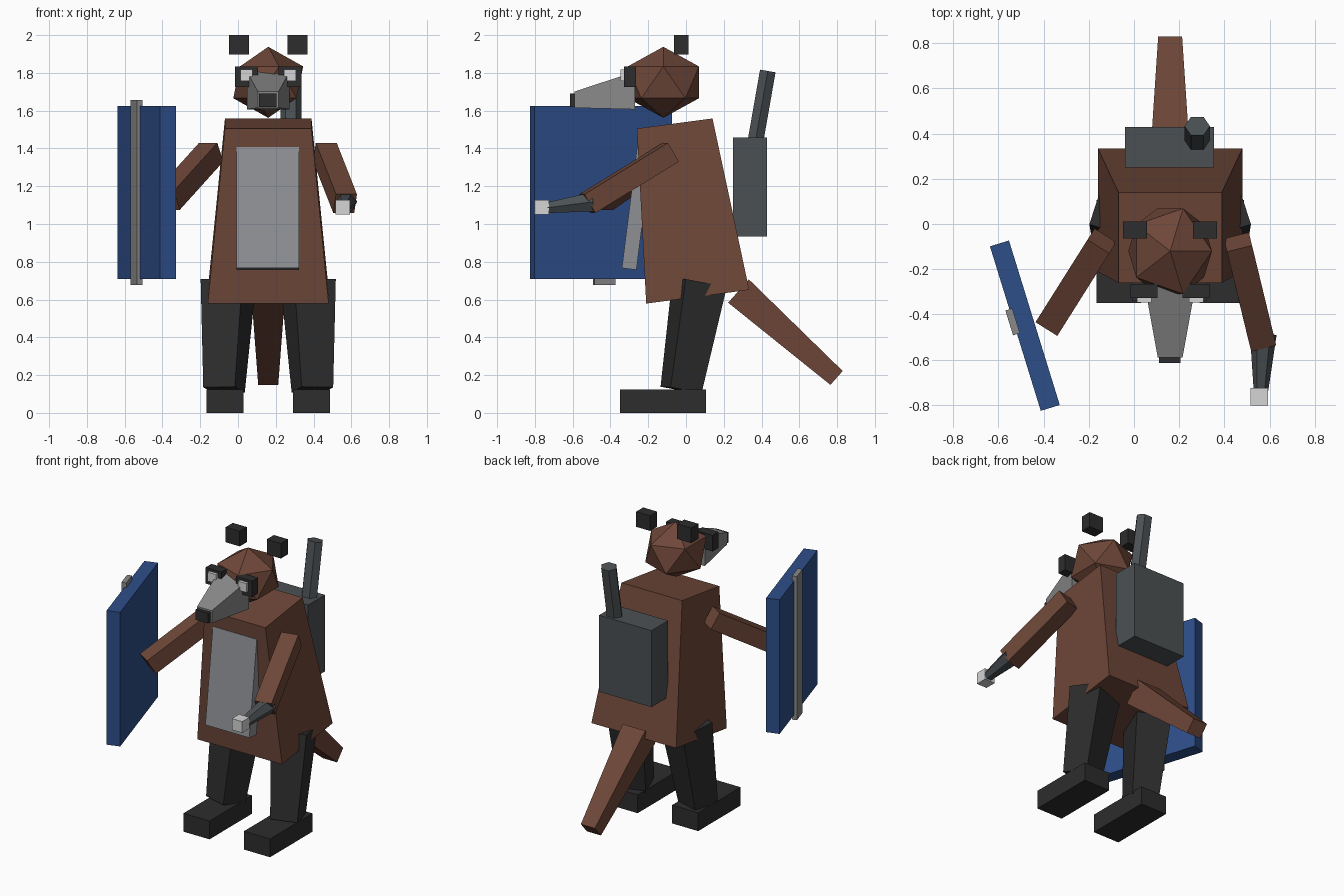
import bpy, bmesh, math
from mathutils import Vector

old = bpy.data.objects.get("Cube")
if old:
    bpy.data.objects.remove(old, do_unlink=True)

MID = 0.16  # the figure's own symmetry plane


def material(name, r, g, b):
    m = bpy.data.materials.new(name)
    m.use_nodes = True
    m.diffuse_color = (r, g, b, 1)
    m.node_tree.nodes["Principled BSDF"].inputs["Base Color"].default_value = (r, g, b, 1)
    return m


brown = material("brown fur", 0.155, 0.062, 0.040)
dark = material("charcoal", 0.026, 0.026, 0.026)
slate = material("slate", 0.071, 0.081, 0.086)
grey = material("belly grey", 0.275, 0.28, 0.30)
silver = material("muzzle grey", 0.25, 0.25, 0.25)
white = material("off white", 0.66, 0.66, 0.66)
blue = material("shield blue", 0.027, 0.076, 0.25)


def finish(name, bm, mat):
    bmesh.ops.recalc_face_normals(bm, faces=bm.faces)
    me = bpy.data.meshes.new(name)
    bm.to_mesh(me)
    bm.free()
    me.materials.append(mat)
    ob = bpy.data.objects.new(name, me)
    bpy.context.collection.objects.link(ob)
    return ob


def taper(name, mat, p0, p1, s0, s1=None, across=(1, 0, 0), n=4, axis=None):
    """Tapered prism from p0 to p1; s0 and s1 are (width, depth) at the ends."""
    p0, p1 = Vector(p0), Vector(p1)
    a = Vector(axis).normalized() if axis else (p1 - p0).normalized()
    u = Vector(across)
    u = (u - a * u.dot(a)).normalized()
    v = a.cross(u)
    k = math.sqrt(2) / 2 if n == 4 else 0.5
    start = math.pi / 4 if n == 4 else 0
    bm = bmesh.new()
    rings = []
    for p, (w, d) in ((p0, s0), (p1, s1 or s0)):
        angles = [start + math.tau * i / n for i in range(n)]
        rings.append([bm.verts.new(p + u * (w * k * math.cos(t)) + v * (d * k * math.sin(t)))
                      for t in angles])
    for ring in rings:
        bm.faces.new(ring)
    for i in range(n):
        j = (i + 1) % n
        bm.faces.new((rings[0][i], rings[0][j], rings[1][j], rings[1][i]))
    return finish(name, bm, mat)


def box(name, mat, x, y, z):
    cx, cy = sum(x) / 2, sum(y) / 2
    return taper(name, mat, (cx, cy, z[0]), (cx, cy, z[1]), (x[1] - x[0], y[1] - y[0]))


# Torso and belly panel
taper("torso", brown, (MID, 0.062, 0.615), (MID, -0.06, 1.532), (0.64, 0.55), (0.458, 0.404))
taper("belly_panel", grey, (0.157, -0.301, 0.762), (0.157, -0.22, 1.402), (0.332, 0.078))

# Head
bm = bmesh.new()
bmesh.ops.create_icosphere(bm, subdivisions=1, radius=1)
for vert in bm.verts:
    vert.co = Vector((vert.co.x * 0.207 + MID, vert.co.y * 0.222 - 0.12, vert.co.z * 0.188 + 1.75))
finish("head", bm, brown)
taper("muzzle", silver, (MID, -0.27, 1.707), (MID, -0.59, 1.658),
      (0.226, 0.20), (0.11, 0.086), axis=(0, -1, 0))
box("nose", dark, (0.11, 0.205), (-0.615, -0.585), (1.62, 1.69))

# Parts mirrored about the symmetry plane
for label, s in (("left", 1), ("right", -1)):
    def span(a, b):
        return sorted((MID + s * a, MID + s * b))

    box(label + "_ear", dark, span(0.102, 0.208), (-0.064, 0.012), (1.897, 2.0))
    box(label + "_eye_frame", dark, span(0.055, 0.175), (-0.328, -0.265), (1.725, 1.835))
    box(label + "_eye", white, span(0.083, 0.147), (-0.348, -0.32), (1.757, 1.818))
    box(label + "_foot", dark, span(0.13, 0.327), (-0.35, 0.107), (0, 0.125))
    yaw = math.radians(18)
    taper(label + "_leg", dark, (MID + s * 0.234, -0.026, 0.122), (MID + s * 0.212, 0.072, 0.69),
          (0.175, 0.175), (0.232, 0.232), across=(math.cos(yaw), s * math.sin(yaw), 0))

# Left arm with forearm and hand
taper("left_upper_arm", brown, (0.46, -0.08, 1.38), (0.567, -0.522, 1.108),
      (0.114, 0.116), across=(0.97, 0.24, 0))
taper("left_forearm", slate, (0.572, -0.49, 1.118), (0.562, -0.735, 1.086),
      (0.118, 0.118), (0.065, 0.065), n=6)
box("left_hand", white, (0.516, 0.594), (-0.803, -0.725), (1.05, 1.127))

# Right arm
taper("right_upper_arm", brown, (-0.142, -0.075, 1.38), (-0.372, -0.44, 1.125),
      (0.114, 0.116), across=(0.84, -0.53, 0))

# Shield with raised strip, turned outward
along = (0.295, -0.955, 0)
taper("shield", blue, (-0.483, -0.45, 0.71), (-0.483, -0.45, 1.625), (0.762, 0.088), across=along)
taper("shield_strip", silver, (-0.537, -0.433, 0.677), (-0.537, -0.433, 1.657),
      (0.115, 0.032), across=along)

# Backpack and its pole
box("backpack", slate, (-0.04, 0.355), (0.25, 0.43), (0.935, 1.457))
taper("backpack_pole", slate, (0.28, 0.37, 1.45), (0.28, 0.433, 1.81), (0.112, 0.096), n=6)

# Tail
taper("tail", brown, (MID, 0.278, 0.645), (MID, 0.797, 0.185), (0.172, 0.165), (0.106, 0.098))
